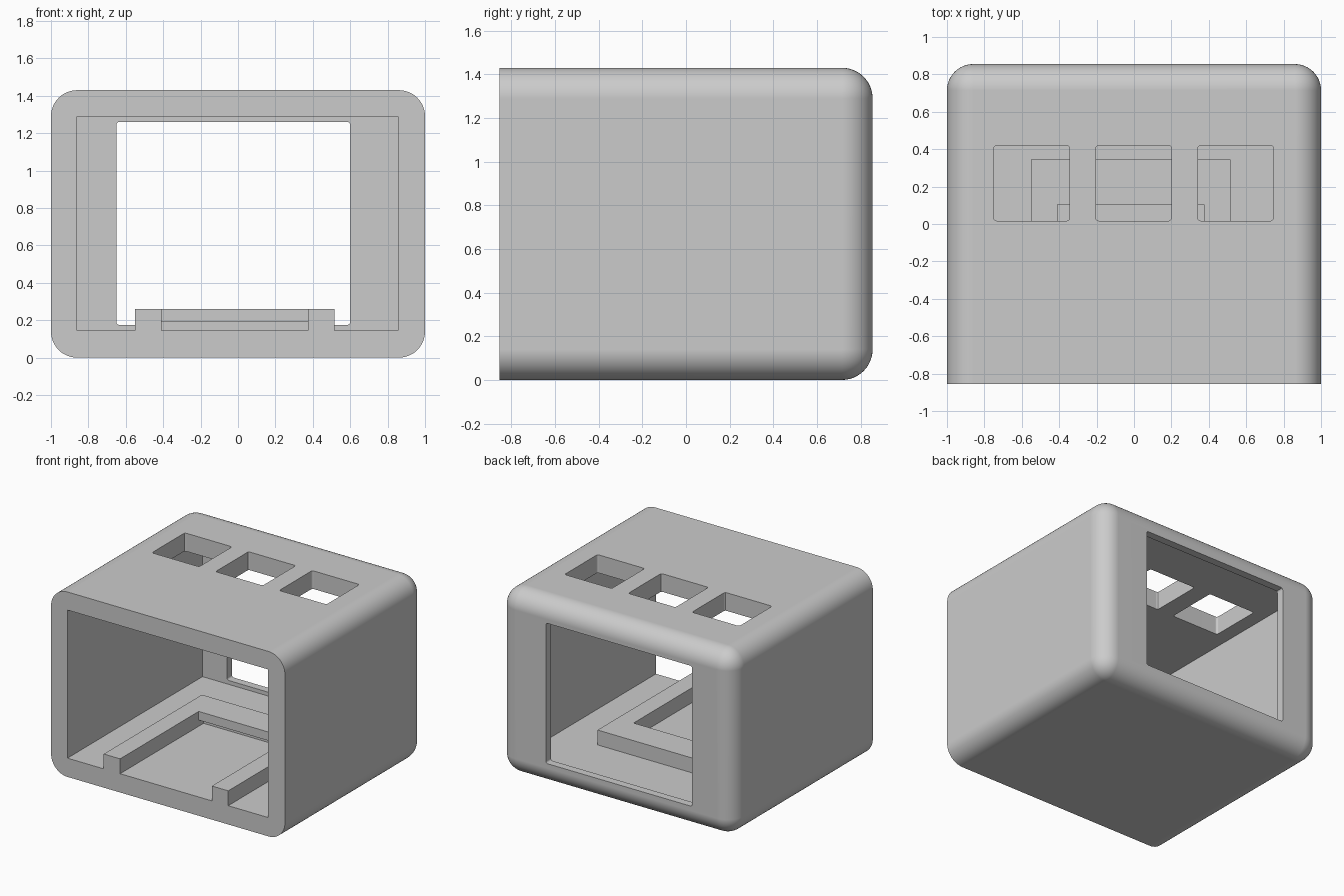
import bpy, bmesh, math
from mathutils import Vector

if "Cube" in bpy.data.objects:
    bpy.data.objects.remove(bpy.data.objects["Cube"])

grey = bpy.data.materials.new("light grey")
grey.diffuse_color = (0.6, 0.6, 0.6, 1)
grey.use_nodes = True
grey.node_tree.nodes["Principled BSDF"].inputs["Base Color"].default_value = grey.diffuse_color


def finish(name, bm):
    bmesh.ops.recalc_face_normals(bm, faces=bm.faces[:])
    me = bpy.data.meshes.new(name)
    bm.to_mesh(me)
    bm.free()
    ob = bpy.data.objects.new(name, me)
    bpy.context.collection.objects.link(ob)
    me.materials.append(grey)
    return ob


def box(name, lo, hi, radius=0, segments=4, pick=None):
    """Box between two corners; edges chosen by pick(a, b) are rounded."""
    lo, hi = Vector(lo), Vector(hi)
    bm = bmesh.new()
    bmesh.ops.create_cube(bm, size=1)
    for v in bm.verts:
        v.co = Vector([lo[i] if v.co[i] < 0 else hi[i] for i in range(3)])
    if pick:
        edges = [e for e in bm.edges if pick(e.verts[0].co, e.verts[1].co)]
        bmesh.ops.bevel(bm, geom=edges, offset=radius, segments=segments,
                        profile=0.5, affect='EDGES')
    return finish(name, bm)


def prism(name, outline, z0, z1):
    bm = bmesh.new()
    face = bm.faces.new([bm.verts.new((x, y, z0)) for x, y in outline])
    new = bmesh.ops.extrude_face_region(bm, geom=[face])["geom"]
    bmesh.ops.translate(bm, vec=(0, 0, z1 - z0),
                        verts=[g for g in new if isinstance(g, bmesh.types.BMVert)])
    return finish(name, bm)


def activate(ob):
    bpy.ops.object.select_all(action='DESELECT')
    ob.select_set(True)
    bpy.context.view_layer.objects.active = ob


def cut(ob, cutter):
    cutter.hide_render = True
    m = ob.modifiers.new("cut", 'BOOLEAN')
    m.operation, m.solver, m.object = 'DIFFERENCE', 'EXACT', cutter
    activate(ob)
    bpy.ops.object.modifier_apply(modifier=m.name)
    bpy.data.objects.remove(cutter, do_unlink=True)


def shade(ob):
    activate(ob)
    bpy.ops.object.shade_smooth_by_angle(angle=math.radians(30))
    m = ob.modifiers.new("flat panels", 'WEIGHTED_NORMAL')
    m.keep_sharp = True


FRONT, BACK, FLOOR = -0.855, 0.855, 0.145

# Housing: rounded everywhere except around the open front
housing = box("housing", (-1, FRONT, 0), (1, BACK, 1.43), 0.14, 12,
              lambda a, b: a.y > 0 or b.y > 0)

# Inner cavity, open to the front
cut(housing, box("cavity_cutter", (-0.86, -1.2, FLOOR), (0.855, 0.795, 1.29)))

# Window in the thin back wall
cut(housing, box("window_cutter", (-0.65, 0.6, 0.175), (0.6, 1.2, 1.26), 0.015, 3,
                 lambda a, b: abs(a.y - b.y) > 0.1))

# Three square openings in the roof
for x in (-0.547, -0.002, 0.543):
    cut(housing, box("roof_cutter", (x - 0.202, 0.017, 1.2), (x + 0.202, 0.42, 1.6),
                     0.015, 3, lambda a, b: abs(a.z - b.z) > 0.1))
shade(housing)

# U-shaped guide rail on the floor, undercut along its back bar
rail = prism("guide_rail",
             [(-0.55, FRONT), (-0.41, FRONT), (-0.41, 0.105), (0.375, 0.105),
              (0.375, FRONT), (0.515, FRONT), (0.515, 0.345), (-0.55, 0.345)],
             FLOOR, 0.26)
cut(rail, box("undercut_cutter", (-0.41, 0.0, 0.1), (0.375, 0.165, 0.193)))
shade(rail)
